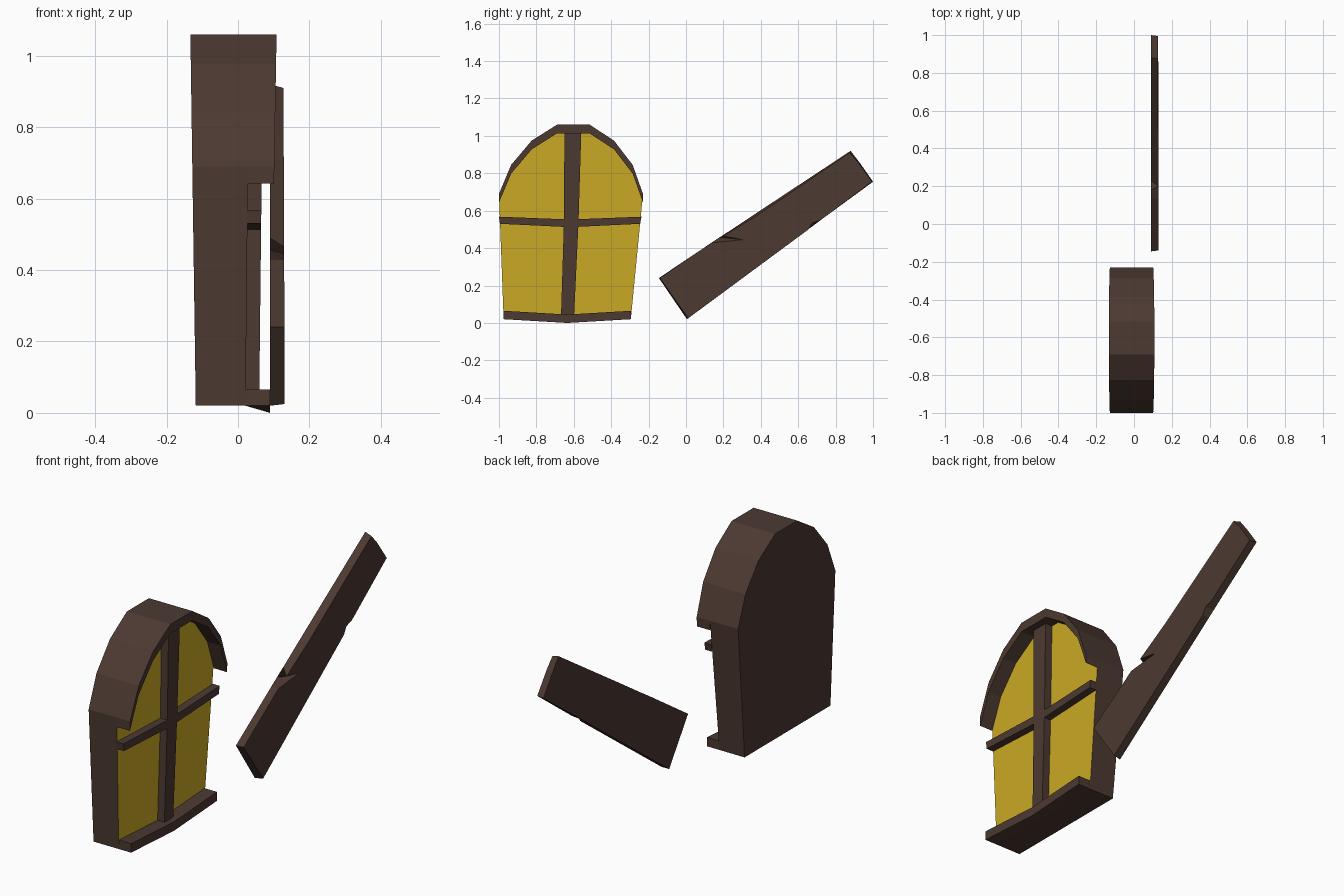
import bpy
import bmesh

if "Cube" in bpy.data.objects:
    bpy.data.objects.remove(bpy.data.objects["Cube"], do_unlink=True)


def material(name, rgb):
    mat = bpy.data.materials.new(name)
    mat.use_nodes = True
    mat.diffuse_color = (*rgb, 1)
    mat.node_tree.nodes["Principled BSDF"].inputs["Base Color"].default_value = (*rgb, 1)
    return mat


wood = material("dark_wood", (0.072, 0.041, 0.031))
glass = material("yellow_glass", (0.597, 0.402, 0.018))


# Depth planes lean slightly with height
def back_plane(z):
    return -0.118 - 0.0145 * z


def pane_plane(z):
    return 0.021 + 0.01 * z


def bar_plane(z):
    return 0.059 + 0.011 * z


def trim_plane(z):
    return 0.09 + 0.017 * z


def slab(name, outline, back_x, front_x, back_outline=None, glazed=False):
    """Join a (y, z) outline at the back to one at the front."""
    bm = bmesh.new()
    back = [bm.verts.new((back_x(z), y, z)) for y, z in back_outline or outline]
    front = [bm.verts.new((front_x(z), y, z)) for y, z in outline]
    bm.faces.new(back[::-1])
    face = bm.faces.new(front)
    face.material_index = 1 if glazed else 0
    for i in range(len(front)):
        j = (i + 1) % len(front)
        bm.faces.new((back[i], back[j], front[j], front[i]))
    bmesh.ops.recalc_face_normals(bm, faces=bm.faces)
    mesh = bpy.data.meshes.new(name)
    bm.to_mesh(mesh)
    bm.free()
    mesh.materials.append(wood)
    if glazed:
        mesh.materials.append(glass)
    obj = bpy.data.objects.new(name, mesh)
    bpy.context.collection.objects.link(obj)
    return obj


# Window body with glazed front
arch = [(-0.23, 0.69), (-0.285, 0.845), (-0.385, 0.975), (-0.515, 1.06),
        (-0.69, 1.06), (-0.825, 0.975), (-0.935, 0.845), (-1.0, 0.69)]
slab("window_body", [(-0.975, 0.02), (-0.295, 0.02)] + arch,
     back_plane, pane_plane, glazed=True)

# Projecting arched hood
inner = [(y, z - 0.047) for y, z in arch]
slab("arched_hood", arch + inner[::-1], pane_plane, trim_plane)

# Sill whose front edge sags in the middle
sill_top = [(-0.295, 0.065), (-0.635, 0.045), (-0.975, 0.065)]
slab("sill", [(-0.975, 0.02), (-0.635, 0.0), (-0.295, 0.02)] + sill_top,
     pane_plane, lambda z: 0.09,
     back_outline=[(-0.975, 0.02), (-0.635, 0.02), (-0.295, 0.02)] + sill_top)

# Crooked glazing bars
slab("vertical_bar", [(-0.668, 0.045), (-0.598, 0.045), (-0.575, 0.53),
                      (-0.56, 1.013), (-0.65, 1.013), (-0.653, 0.53)],
     pane_plane, bar_plane)
slab("horizontal_bar", [(-0.995, 0.53), (-0.62, 0.512), (-0.245, 0.53),
                        (-0.238, 0.568), (-0.62, 0.553), (-1.0, 0.568)],
     pane_plane, bar_plane)

# Loose plank: straight back, chipped and split front
plank_back = [(-0.145, 0.24), (0.005, 0.02), (0.65, 0.498), (0.69, 0.527),
              (0.72, 0.55), (1.0, 0.755), (0.93, 0.855), (0.88, 0.92),
              (0.38, 0.59), (0.23, 0.49), (0.135, 0.428)]
plank_front = [(-0.14, 0.24), (0.012, 0.025), (0.655, 0.5), (0.675, 0.535),
               (0.72, 0.55), (0.995, 0.755), (0.92, 0.86), (0.875, 0.91),
               (0.38, 0.575), (0.305, 0.445), (0.135, 0.428)]
plank_front[9:10] = [(0.2, 0.465), (0.305, 0.445)]
plank_back[9:10] = [(0.23, 0.49), (0.18, 0.458)]
slab("loose_plank", plank_front, lambda z: 0.09,
     lambda z: 0.131 - 0.004 * z, back_outline=plank_back)
